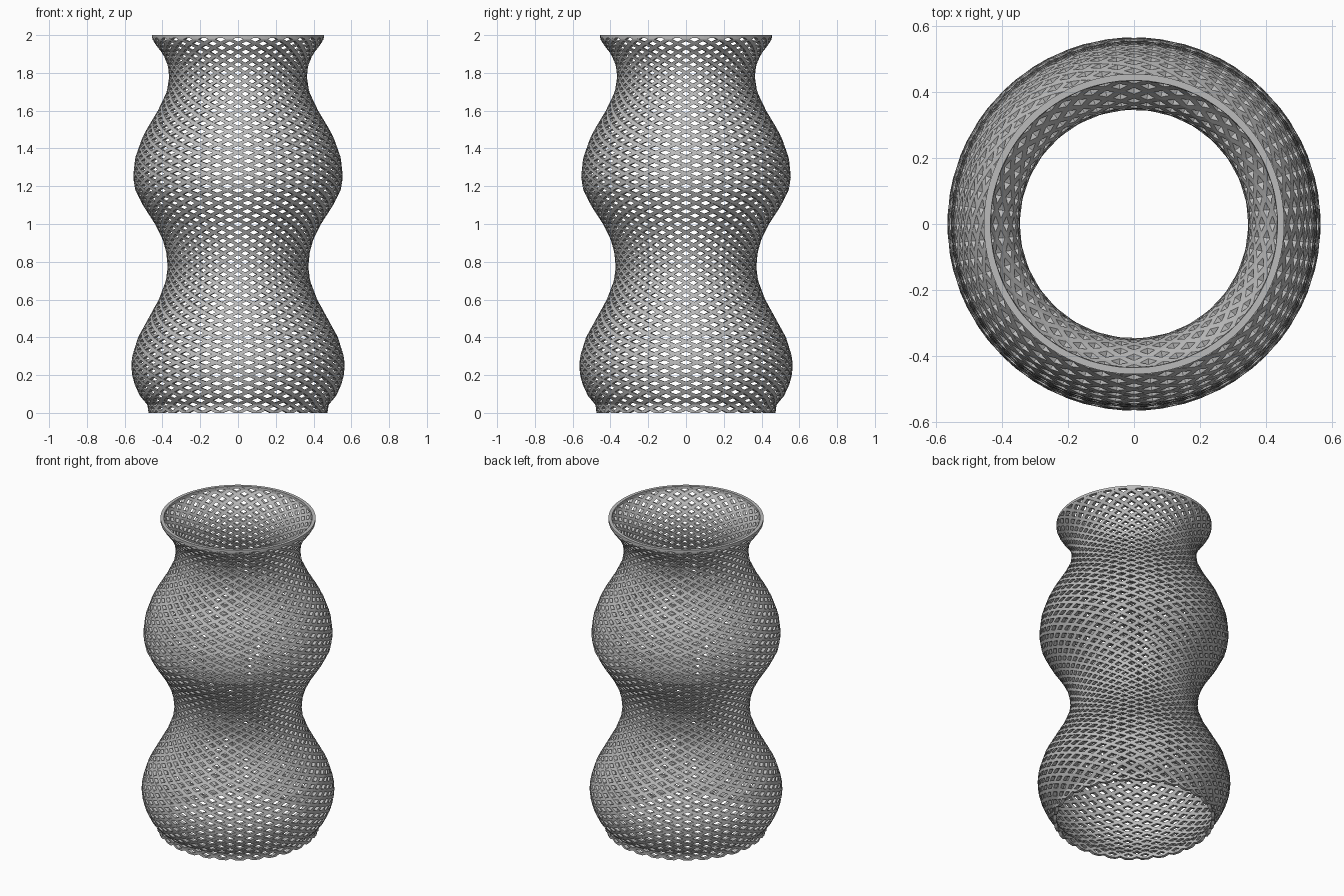
import bpy, bmesh, math

if "Cube" in bpy.data.objects:
    bpy.data.objects.remove(bpy.data.objects["Cube"])

STRANDS = 30          # ribbons per direction
TURNS = 1.5           # twist over the full height
SLICES = 90
WALL = 0.02
HALF = 0.42 * math.pi / STRANDS   # half angular width of a ribbon

# outer profile: (height, radius)
PROFILE = [(0, .475), (.04, .478), (.09, .52), (.15, .548), (.2, .561), (.25, .566),
           (.3, .561), (.4, .53), (.5, .475), (.6, .42), (.7, .382), (.77, .373),
           (.85, .38), (.92, .4), (1.0, .44), (1.1, .505), (1.18, .545), (1.25, .556),
           (1.35, .545), (1.45, .51), (1.5, .485), (1.6, .425), (1.7, .377), (1.78, .365),
           (1.84, .372), (1.9, .398), (1.95, .437), (1.98, .455), (2.0, .455)]

grey = bpy.data.materials.new("mid grey")
grey.diffuse_color = (0.5, 0.5, 0.5, 1)
grey.use_nodes = True
grey.node_tree.nodes["Principled BSDF"].inputs["Base Color"].default_value = grey.diffuse_color


def radius(z):
    for (z0, r0), (z1, r1) in zip(PROFILE, PROFILE[1:]):
        if z <= z1:
            return r0 + (r1 - r0) * (z - z0) / (z1 - z0)
    return PROFILE[-1][1]


def polar(r, a, z):
    return (r * math.cos(a), r * math.sin(a), z)


def finish(bm, name):
    bmesh.ops.recalc_face_normals(bm, faces=bm.faces)
    mesh = bpy.data.meshes.new(name)
    bm.to_mesh(mesh)
    bm.free()
    mesh.materials.append(grey)
    bpy.context.collection.objects.link(bpy.data.objects.new(name, mesh))


def bridge(bm, a, b):
    for i in range(4):
        j = (i + 1) % 4
        bm.faces.new((a[i], a[j], b[j], b[i]))


# twisted ribbons following the vase profile, in one direction
def lattice(name, direction):
    bm = bmesh.new()
    for k in range(STRANDS):
        start = math.tau * k / STRANDS + math.pi / 2
        rings = []
        for s in range(SLICES + 1):
            t = s / SLICES
            z = 2 * t
            a = start + direction * math.tau * TURNS * t
            r = radius(z)
            rings.append([bm.verts.new(polar(rr, a + da, z)) for rr, da in
                          ((r, -HALF), (r, HALF), (r - WALL, HALF), (r - WALL, -HALF))])
        for lower, upper in zip(rings, rings[1:]):
            bridge(bm, lower, upper)
        bm.faces.new(rings[0])
        bm.faces.new(rings[-1])
    finish(bm, name)


lattice("left_lattice", 1)
lattice("right_lattice", -1)

# solid ring closing the mouth
bm = bmesh.new()
R = PROFILE[-1][1]
SIDES = 90
rings = [[bm.verts.new(polar(r, math.tau * i / SIDES, z)) for r, z in
          ((R, 1.984), (R, 2.0), (R - WALL, 2.0), (R - WALL, 1.984))] for i in range(SIDES)]
for i in range(SIDES):
    bridge(bm, rings[i], rings[(i + 1) % SIDES])
finish(bm, "rim")
